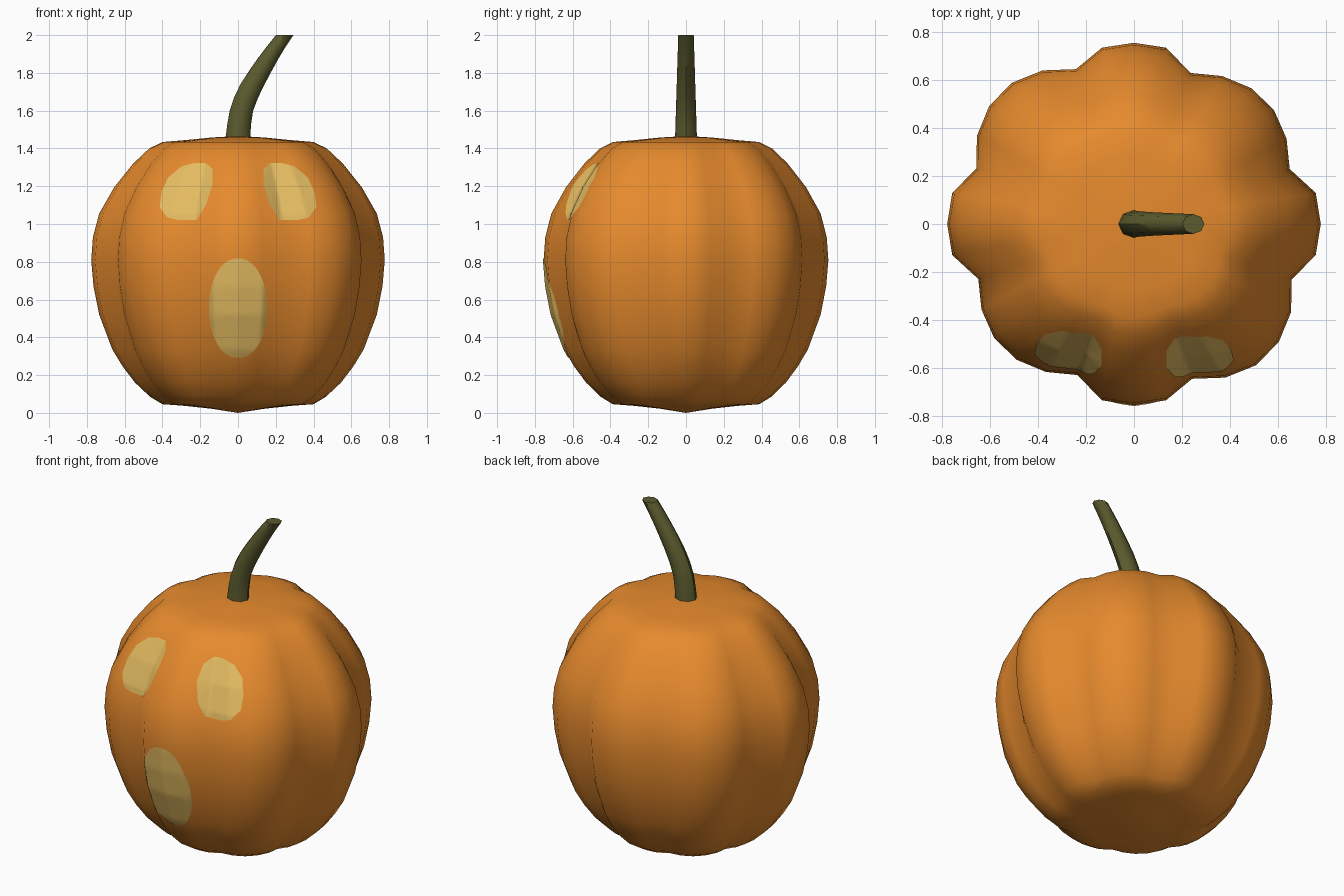
import bpy, bmesh, math
from mathutils import Vector
from mathutils.bvhtree import BVHTree

if "Cube" in bpy.data.objects:
    bpy.data.objects.remove(bpy.data.objects["Cube"])


def material(name, rgb):
    m = bpy.data.materials.new(name)
    m.diffuse_color = (*rgb, 1)
    m.use_nodes = True
    m.node_tree.nodes["Principled BSDF"].inputs["Base Color"].default_value = m.diffuse_color
    return m


ORANGE = material("pumpkin orange", (0.79, 0.255, 0.026))
YELLOW = material("pale yellow", (0.77, 0.50, 0.12))
GREEN = material("stem green", (0.105, 0.105, 0.028))


def make_object(name, bm, mat, angle):
    bmesh.ops.recalc_face_normals(bm, faces=bm.faces)
    mesh = bpy.data.meshes.new(name)
    bm.to_mesh(mesh)
    mesh.materials.append(mat)
    ob = bpy.data.objects.new(name, mesh)
    bpy.context.collection.objects.link(ob)
    bpy.ops.object.select_all(action='DESELECT')
    ob.select_set(True)
    bpy.context.view_layer.objects.active = ob
    bpy.ops.object.shade_smooth_by_angle(angle=math.radians(angle))
    return ob


def bridge(bm, a, b):
    n = len(a)
    for i in range(n):
        bm.faces.new((a[i], a[(i + 1) % n], b[(i + 1) % n], b[i]))


def fan(bm, centre, ring):
    for i in range(len(ring)):
        bm.faces.new((centre, ring[i], ring[(i + 1) % len(ring)]))


# pumpkin body: lathe profile (radius, height) with eight lobes, 10 degrees per side
PROFILE = [(0.14, 0.022), (0.29, 0.038), (0.40, 0.046), (0.465, 0.085), (0.545, 0.16),
           (0.61, 0.245), (0.665, 0.335), (0.735, 0.52), (0.765, 0.67), (0.777, 0.81),
           (0.768, 0.93), (0.735, 1.055), (0.655, 1.195), (0.555, 1.32), (0.47, 1.40),
           (0.40, 1.434), (0.28, 1.444), (0.14, 1.458)]
LOBE = [1, 0.988, 0.887, 0.943, 0.978, 0.978, 0.943, 0.887, 0.988]
# the back-left and front-right lobes are a little fuller
FULLER = [1, 1, 1.025, 1.038, 1.04, 1.035, 1.03, 1.012, 1]
body = bmesh.new()
rings = []
for r, z in PROFILE:
    fade = min(1, 0.5 + 0.5 * (r / 0.7) ** 2)
    ring = []
    for i in range(36):
        a = math.radians(10 * i)
        rad = r * (1 - (1 - LOBE[i % 9]) * fade)
        if (i // 9) % 2:
            rad *= FULLER[i % 9]
        ring.append(body.verts.new((rad * math.cos(a), 0.97 * rad * math.sin(a), z)))
    rings.append(ring)
for a, b in zip(rings, rings[1:]):
    bridge(body, a, b)
fan(body, body.verts.new((0, 0, 0)), rings[0])
fan(body, body.verts.new((0, 0, 1.466)), rings[-1])
make_object("pumpkin_body", body, ORANGE, 80)
surface = BVHTree.FromBMesh(body)


# face patches: thin sheets projected from the front onto the body
def patch(name, outline):
    cx = sum(p[0] for p in outline) / len(outline)
    cz = sum(p[1] for p in outline) / len(outline)
    bm = bmesh.new()

    def drop(x, z):
        hit, normal, _, _ = surface.ray_cast(Vector((x, -3, z)), Vector((0, 1, 0)))
        return bm.verts.new(hit + Vector((0, -0.004, 0)))

    layers = [[drop(cx + (x - cx) * k / 14, cz + (z - cz) * k / 14) for x, z in outline]
              for k in range(1, 15)]
    for a, b in zip(layers, layers[1:]):
        bridge(bm, a, b)
    fan(bm, drop(cx, cz), layers[0])
    ob = make_object(name, bm, YELLOW, 80)
    if sum(p.normal.y for p in ob.data.polygons) > 0:
        ob.data.flip_normals()


def refine(points):
    out = []
    for i, p in enumerate(points):
        q = points[(i + 1) % len(points)]
        out += [p, ((p[0] + q[0]) / 2, (p[1] + q[1]) / 2)]
    return out


EYE = [(0.135, 1.21), (0.135, 1.29), (0.17, 1.323), (0.23, 1.323), (0.30, 1.305),
       (0.37, 1.245), (0.405, 1.17), (0.415, 1.09), (0.375, 1.035), (0.31, 1.02),
       (0.22, 1.022), (0.17, 1.10)]
patch("right_eye", refine(refine(EYE)))
patch("left_eye", refine(refine([(-x, z) for x, z in EYE])))
mouth = []
for i in range(44):
    c, s = math.cos(math.tau * i / 44), math.sin(math.tau * i / 44)
    mouth.append((0.154 * math.copysign(abs(c) ** 0.9, c), 0.555 + 0.263 * s))
patch("mouth", mouth)

# stem: tapered eight-sided bend, level cut at the top
PATH = [(0, 1.45, 0.066), (0.005, 1.52, 0.063), (0.018, 1.60, 0.062), (0.043, 1.67, 0.064),
        (0.077, 1.74, 0.064), (0.118, 1.81, 0.060), (0.162, 1.88, 0.055),
        (0.205, 1.943, 0.050), (0.247, 2.0, 0.046)]
stem = bmesh.new()
rings = []
for x, z, r in PATH:
    ry = 0.058 - 0.017 * (z - 1.45) / 0.55
    rings.append([stem.verts.new((x + r * math.cos(math.tau * i / 8),
                                  ry * math.sin(math.tau * i / 8), z)) for i in range(8)])
for a, b in zip(rings, rings[1:]):
    bridge(stem, a, b)
stem.faces.new(rings[0])
stem.faces.new(rings[-1])
make_object("stem", stem, GREEN, 48)
